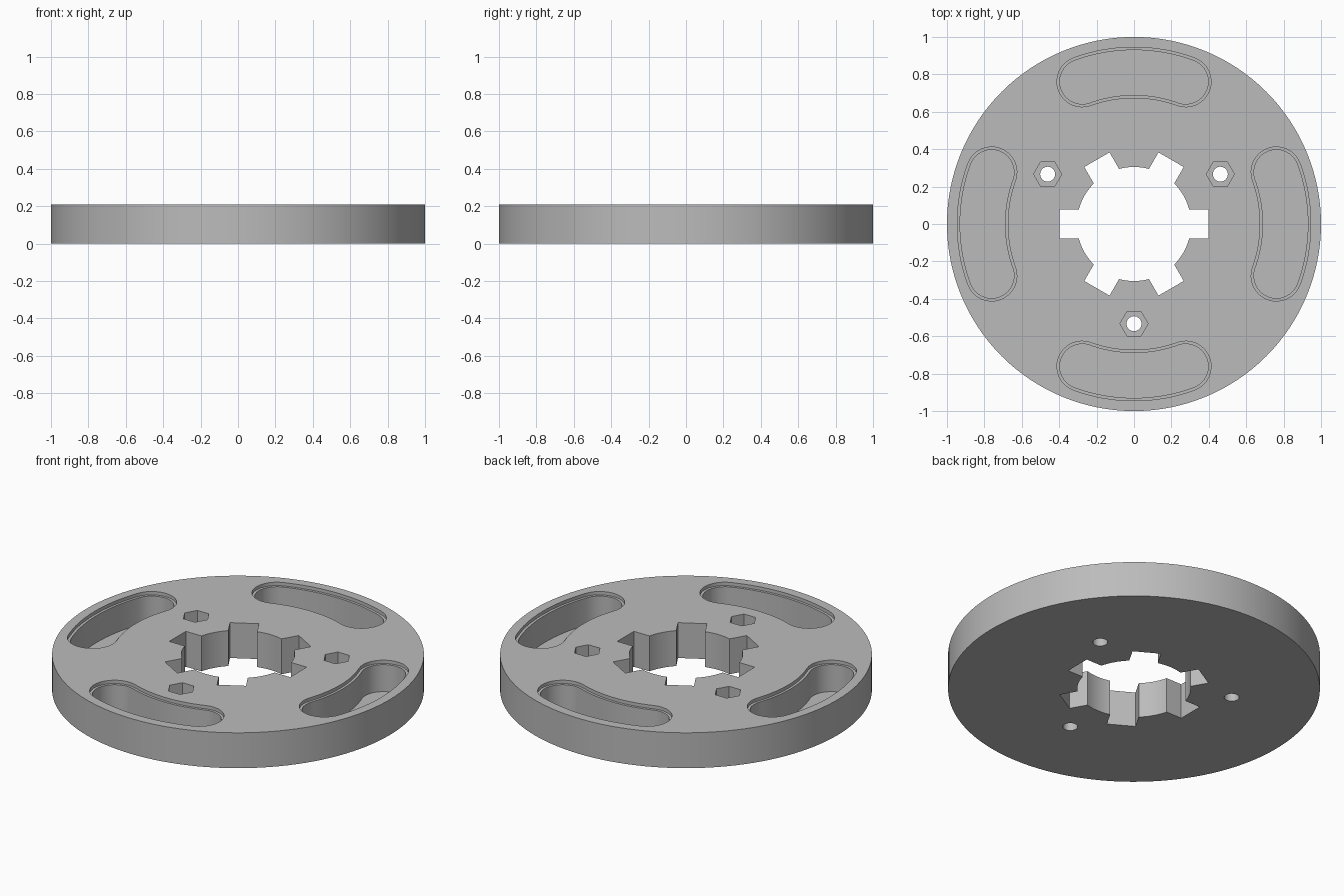
import bpy, bmesh, math
from mathutils import Matrix, Vector

cube = bpy.data.objects.get("Cube")
if cube:
    bpy.data.objects.remove(cube, do_unlink=True)

HEIGHT = 0.21
SLOT_MID, SLOT_ANGLE = 0.81, math.radians(20)

grey = bpy.data.materials.new("mid grey")
grey.use_nodes = True
colour = (0.5, 0.5, 0.5, 1)
grey.diffuse_color = colour
grey.node_tree.nodes["Principled BSDF"].inputs["Base Color"].default_value = colour


def arc(cx, cy, r, start, end, steps):
    """Points along an arc, both ends included."""
    angles = [start + (end - start) * i / steps for i in range(steps + 1)]
    return [(cx + r * math.cos(a), cy + r * math.sin(a)) for a in angles]


def circle(cx, cy, r, sides):
    return arc(cx, cy, r, 0, math.tau, sides)[:-1]


def prism(name, outline, z0, z1):
    """Extrude a closed outline between two heights."""
    bm = bmesh.new()
    base = bm.faces.new([bm.verts.new((x, y, z0)) for x, y in outline])
    up = bmesh.ops.extrude_face_region(bm, geom=[base])["geom"]
    verts = [v for v in up if isinstance(v, bmesh.types.BMVert)]
    bmesh.ops.translate(bm, verts=verts, vec=(0, 0, z1 - z0))
    bmesh.ops.recalc_face_normals(bm, faces=bm.faces)
    mesh = bpy.data.meshes.new(name)
    bm.to_mesh(mesh)
    bm.free()
    mesh.materials.append(grey)
    obj = bpy.data.objects.new(name, mesh)
    bpy.context.collection.objects.link(obj)
    return obj


def curved_slot(half_width, turn):
    """Bean outline following the rim, with round ends."""
    a, b = turn - SLOT_ANGLE, turn + SLOT_ANGLE
    ends = [(SLOT_MID * math.cos(t), SLOT_MID * math.sin(t)) for t in (a, b)]
    pts = arc(0, 0, SLOT_MID + half_width, a, b, 16)
    pts += arc(*ends[1], half_width, b, b + math.pi, 16)[1:]
    pts += arc(0, 0, SLOT_MID - half_width, b, a, 16)[1:]
    pts += arc(*ends[0], half_width, a + math.pi, a + math.tau, 16)[1:-1]
    return pts


def splined_bore(r, tooth_r, half_width, count):
    """Round bore with rectangular notches around it."""
    pts = []
    edge = math.asin(half_width / r)
    for i in range(count):
        t = math.tau * i / count
        c, s = math.cos(t), math.sin(t)
        for u, v in ((tooth_r, -half_width), (tooth_r, half_width)):
            pts.append((u * c - v * s, u * s + v * c))
        pts += arc(0, 0, r, t + edge, t + math.tau / count - edge, 10)
    return pts


# Disc body
disc = prism("disc_body", circle(0, 0, 1, 128), 0, HEIGHT)

# Central bore
cutters = [prism("bore_cutter", splined_bore(0.305, 0.397, 0.078, 6), -0.1, 0.4)]

# Curved pockets with a shallow ledge around the mouth
for i in range(4):
    turn = i * math.pi / 2
    cutters.append(prism("pocket_cutter", curved_slot(0.12, turn), 0.03, 0.4))
    cutters.append(prism("ledge_cutter", curved_slot(0.135, turn), HEIGHT - 0.02, 0.4))

# Bolt holes with hexagonal nut recesses
for deg in (30, 150, 270):
    t = math.radians(deg)
    x, y = 0.533 * math.cos(t), 0.533 * math.sin(t)
    cutters.append(prism("bolt_cutter", circle(x, y, 0.04, 32), -0.1, 0.4))
    cutters.append(prism("nut_cutter", circle(x, y, 0.075, 6), 0.11, 0.4))

# Cut everything out of the disc
for cutter in cutters:
    mod = disc.modifiers.new("cut", "BOOLEAN")
    mod.operation = "DIFFERENCE"
    mod.solver = "EXACT"
    mod.object = cutter
bpy.context.view_layer.update()
graph = bpy.context.evaluated_depsgraph_get()
result = bpy.data.meshes.new_from_object(disc.evaluated_get(graph))
disc.modifiers.clear()
disc.data = result
for cutter in cutters:
    bpy.data.objects.remove(cutter, do_unlink=True)

# Smooth curved walls, keep hard edges
bpy.ops.object.select_all(action="DESELECT")
disc.select_set(True)
bpy.context.view_layer.objects.active = disc
bpy.ops.object.shade_smooth_by_angle(angle=math.radians(25))
